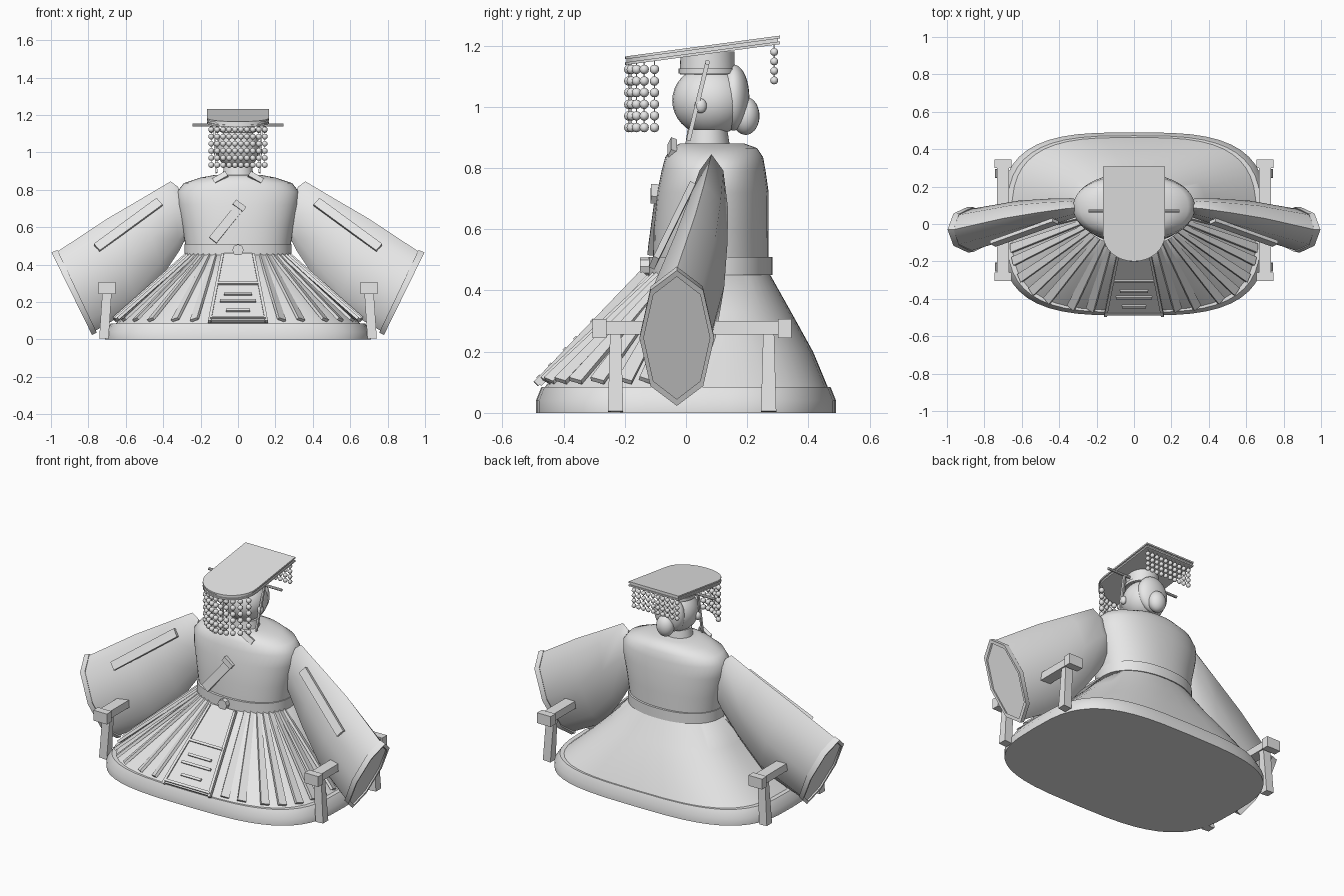
import bpy, bmesh, math
from math import sin, cos, radians, pi
from mathutils import Vector as V, Matrix

if "Cube" in bpy.data.objects:
    bpy.data.objects.remove(bpy.data.objects["Cube"])

grey = bpy.data.materials.new("plain_grey")
grey.use_nodes = True
grey.diffuse_color = (0.8, 0.8, 0.8, 1)
grey.node_tree.nodes["Principled BSDF"].inputs["Base Color"].default_value = (0.8, 0.8, 0.8, 1)


def finish(name, bm, angle=0):
    bmesh.ops.recalc_face_normals(bm, faces=bm.faces)
    me = bpy.data.meshes.new(name)
    bm.to_mesh(me)
    bm.free()
    me.materials.append(grey)
    ob = bpy.data.objects.new(name, me)
    bpy.context.collection.objects.link(ob)
    if angle:
        bpy.ops.object.select_all(action='DESELECT')
        ob.select_set(True)
        bpy.context.view_layer.objects.active = ob
        bpy.ops.object.shade_smooth_by_angle(angle=radians(angle))
    return ob


def loft(name, rings, angle=35):
    bm = bmesh.new()
    loops = [[bm.verts.new(p) for p in r] for r in rings]
    n = len(loops[0])
    for a, b in zip(loops, loops[1:]):
        for i in range(n):
            j = (i + 1) % n
            bm.faces.new((a[i], a[j], b[j], b[i]))
    bm.faces.new(loops[0])
    bm.faces.new(loops[-1])
    return finish(name, bm, angle)


def oval_point(t, z, rx, ry, cy, n):
    c, s = cos(t), sin(t)
    return V((math.copysign(abs(c) ** (2 / n), c) * rx,
              cy + math.copysign(abs(s) ** (2 / n), s) * ry, z))


def oval(z, rx, ry, cy=0, n=2, count=48):
    return [oval_point(2 * pi * i / count, z, rx, ry, cy, n) for i in range(count)]


def add_bar(bm, p0, p1, w0, w1, thick, out, twist=0):
    """Tapered bar between two points, its broad face turned toward out."""
    p0, p1 = V(p0), V(p1)
    d = (p1 - p0).normalized()
    side = d.cross(V(out)).normalized()
    side = Matrix.Rotation(radians(twist), 3, d) @ side
    up = side.cross(d)
    ends = []
    for p, w in ((p0, w0), (p1, w1)):
        ends.append([bm.verts.new(p + side * w / 2 * a + up * thick / 2 * b)
                     for a, b in ((-1, -1), (1, -1), (1, 1), (-1, 1))])
    a, b = ends
    bm.faces.new(a)
    bm.faces.new(b)
    for i in range(4):
        j = (i + 1) % 4
        bm.faces.new((a[i], a[j], b[j], b[i]))


def bar(name, p0, p1, w0, w1, thick, out, twist=0):
    bm = bmesh.new()
    add_bar(bm, p0, p1, w0, w1, thick, out, twist)
    return finish(name, bm)


def add_ball(bm, c, r, seg=8):
    scale = Matrix.Diagonal((*r, 1)) if isinstance(r, tuple) else Matrix.Scale(r, 4)
    bmesh.ops.create_uvsphere(bm, u_segments=seg, v_segments=max(6, seg * 3 // 4),
                              radius=1, matrix=Matrix.Translation(c) @ scale)


def ball(name, c, r, seg=24):
    bm = bmesh.new()
    add_ball(bm, c, r, seg)
    return finish(name, bm, 60)


# Base, skirt, belt and torso
loft("base", [oval(0, .71, .49, n=3.2), oval(.04, .71, .49, n=3.2), oval(.085, .68, .472, n=3.2)])
loft("skirt", [oval(.08, .66, .465, 0, 3.2), oval(.2, .525, .39, .025, 2.9),
               oval(.33, .39, .29, .053, 2.5), oval(.46, .275, .19, .08, 2.2)], 50)
loft("belt", [oval(.45, .287, .202, .08, 2.2), oval(.51, .287, .202, .08, 2.2)])
loft("torso", [oval(.46, .275, .188, .08, 2.2), oval(.6, .297, .188, .082, 2.2),
               oval(.72, .322, .182, .088, 2.2), oval(.79, .325, .17, .09, 2.2),
               oval(.835, .29, .16, .092, 2.2), oval(.865, .2, .14, .092, 2.2),
               oval(.88, .12, .105, .085)], 50)
loft("belt_knot", [[(.03 * cos(k * pi / 4), y, .478 + .03 * sin(k * pi / 4)) for k in range(8)]
                   for y in (-.1, -.15)])

# Skirt pleats, fanning out on both sides of the front
for s in (-1, 1):
    bm = bmesh.new()
    for i, t in enumerate((1, 7.5, 15, 28, 42, 55, 70, 79)):
        low = oval_point(-radians(t), .1, .655, .458, 0, 3.2)
        top = oval_point(-radians(10 + 8 * i), .45, .275, .19, .08, 2.2)
        out = V((low.x * .5, low.y, .35)).normalized()
        low, top = low + out * .008, top + out * .004
        for p in (low, top, out):
            p.x *= s
        add_bar(bm, top, low, .022, .048, .016, out, -25 * s)
    finish("right_pleats" if s < 0 else "left_pleats", bm)

# Front apron panel with its edges and cross bars
slope_out = (0, -.7, .7)
bar("apron_panel", (0, -.135, .455), (0, -.48, .095), .17, .31, .02, slope_out)
for s in (-1, 1):
    bar("apron_edge", (s * .082, -.145, .455), (s * .152, -.49, .095), .014, .016, .02, slope_out)
for f, w in ((.46, .22), (.62, .15), (.72, .19), (.86, .13), (.97, .3)):
    y, z = -.135 - .345 * f, .455 - .36 * f
    bar("apron_cross_bar", (-w / 2, y - .01, z + .01), (w / 2, y - .01, z + .01),
        .014, .014, .014, slope_out)

# Sleeves with flared octagonal cuffs, trim plates and collar ends
SLEEVE = (((.32, .815), (.28, .54), .085, .045), ((.36, .845), (.31, .48), .083, .055),
          ((.52, .75), (.4, .345), .06, .075), ((.7, .645), (.53, .18), .03, .095),
          ((.965, .47), (.765, .045), -.03, .112), ((.965, .478), (.755, .037), -.03, .12),
          ((.997, .465), (.78, .023), -.03, .122), ((.985, .445), (.79, .045), -.03, .108),
          ((.975, .445), (.78, .045), -.03, .108))
for s in (-1, 1):
    side = "left" if s > 0 else "right"
    rings = []
    for (tx, tz), (bx, bz), y, hw in SLEEVE:
        ring = []
        for k in range(8):
            c, d = cos(k * pi / 4), sin(k * pi / 4)
            ring.append((s * ((tx + bx) / 2 + (tx - bx) / 2 * c), y + hw * d,
                         (tz + bz) / 2 + (tz - bz) / 2 * c))
        rings.append(ring)
    loft(side + "_sleeve", rings, 48)
    bar(side + "_sleeve_trim", (s * .42, .015, .735), (s * .755, -.105, .49),
        .05, .05, .02, (s * .2, -1, .25))
    bar(side + "_collar_end", (s * .06, -.045, .885), (s * .13, -.045, .845),
        .03, .03, .02, (0, -1, .5))

# Slanted tablet on the chest
bar("chest_tablet", (-.135, -.115, .53), (.015, -.09, .715), .05, .05, .02, (0, -1, .1))
bar("tablet_head", (-.02, -.1, .735), (.035, -.1, .695), .03, .03, .03, (0, -1, .1))

# Armrests: rail, end blocks and legs on each side
for s in (-1, 1):
    side = "left" if s > 0 else "right"
    bar(side + "_rail", (s * .7, -.29, .278), (s * .7, .33, .278), .065, .065, .045, (0, 0, 1))
    for y0, y1, leg in ((-.305, -.26, -.23), (.3, .345, .27)):
        bar(side + "_rail_end", (s * .7, y0, .275), (s * .7, y1, .275), .09, .09, .062, (0, 0, 1))
        bar(side + "_leg", (s * .7, leg, .26), (s * .717, leg, .004), .036, .05, .05, (1, 0, 0))

# Head, hair, ears and neck
loft("neck", [oval(.86, .085, .075, .07), oval(.925, .075, .065, .07)])
ball("head", (0, .08, 1.02), (.115, .125, .115))
ball("back_hair", (0, .155, 1.03), (.095, .052, .108))
ball("hair_bun", (0, .195, .97), (.052, .045, .062))
for s in (-1, 1):
    ball("ear", (s * .115, .048, 1.003), (.016, .02, .024), 12)
    bar("cap_cord", (s * .128, .07, 1.145), (s * .115, .008, .89), .014, .014, .01, (1, 0, 0))

# Cap with a long sloping board and a pin
loft("cap", [oval(1.105, .09, .09, .07), oval(1.18, .088, .088, .07)])
loft("cap_band", [oval(1.108, .095, .094, .07), oval(1.125, .095, .094, .07)])
loft("cap_pin", [[(x, .07 + .008 * cos(k * pi / 4), 1.145 + .008 * sin(k * pi / 4))
                  for k in range(8)] for x in (-.242, .242)])


def board_z(y):
    return 1.15 + .135 * (y + .2)


def board_ring(dz, inset):
    arc = [(-(.165 - inset) * cos(pi * k / 16), -.06 - (.14 - inset) * sin(pi * k / 16))
           for k in range(17)]
    outline = arc + [(.165 - inset, .307 - inset), (-.165 + inset, .307 - inset)]
    return [(x, y, board_z(y) + dz) for x, y in outline]


for name, z0, z1, inset in (("board_bottom", -.014, -.005, 0), ("board_core", -.006, .006, .006),
                            ("board_top", .005, .014, 0)):
    loft(name, [board_ring(z0, inset), board_ring(z1, inset)], 30)

# Bead curtains hanging from the front and the back of the board
for name, rows, step, radius in (("front_beads", 6, .038, .0155), ("back_beads", 4, .031, .013)):
    bm = bmesh.new()
    for i in range(10):
        x = -.143 + i * .286 / 9
        y = -.188 + .085 * (x / .143) ** 2 if rows == 6 else .288
        top = 1.122 if rows == 6 else 1.179
        add_bar(bm, (x, y, board_z(y)), (x, y, top - step * (rows - 1)), .004, .004, .004, (0, 1, 0))
        for j in range(rows):
            add_ball(bm, (x, y, top - step * j), radius)
    finish(name, bm, 60)
